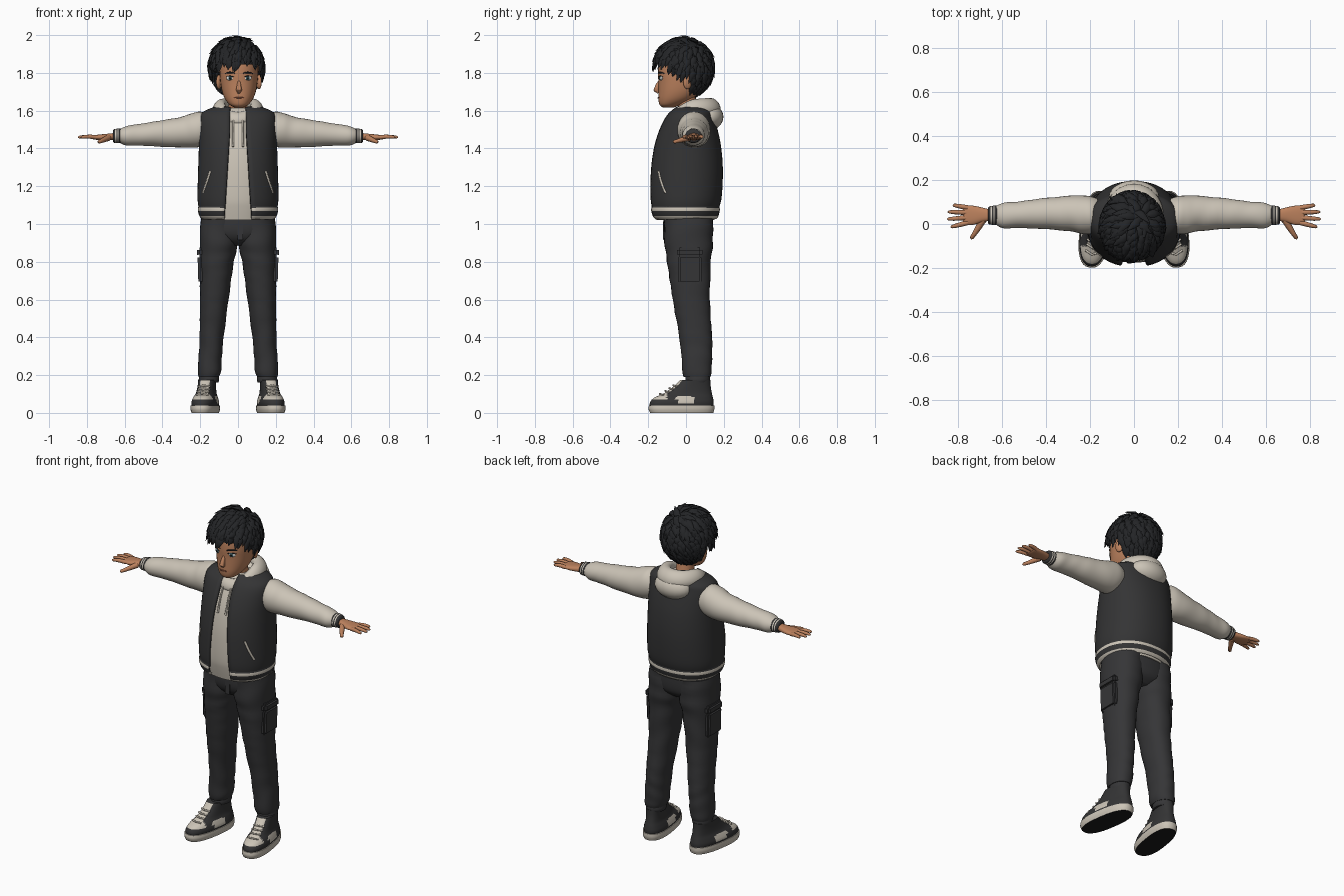
import bpy, bmesh, math, random
from mathutils import Vector, Matrix

if "Cube" in bpy.data.objects:
    bpy.data.objects.remove(bpy.data.objects["Cube"])

random.seed(4)
pi = math.pi


def material(name, r, g, b):
    m = bpy.data.materials.new(name)
    m.diffuse_color = (r, g, b, 1)
    m.use_nodes = True
    m.node_tree.nodes["Principled BSDF"].inputs["Base Color"].default_value = m.diffuse_color
    return m


CHAR = material("charcoal jacket", .034, .034, .035)
PANTS = material("dark trousers", .036, .036, .038)
CREAM = material("cream cloth", .60, .55, .47)
SKIN = material("warm skin", .50, .22, .11)
HAIR = material("black hair", .017, .018, .020)
WHITE = material("eye white", .75, .75, .72)
IRIS = material("teal iris", .05, .13, .15)
LIP = material("lip brown", .28, .09, .05)
SOLE = material("black rubber", .010, .010, .011)


def finish(name, bm, mats, rule=None):
    bmesh.ops.recalc_face_normals(bm, faces=bm.faces)
    if rule:
        for f in bm.faces:
            f.material_index = rule(f.calc_center_median(), f.normal)
    me = bpy.data.meshes.new(name)
    bm.to_mesh(me)
    bm.free()
    for m in (mats if isinstance(mats, list) else [mats]):
        me.materials.append(m)
    ob = bpy.data.objects.new(name, me)
    bpy.context.collection.objects.link(ob)
    return ob


def skin_rows(name, patches, mats, loop=True, cap=True, ring=False, rule=None):
    """Join rows of points into surfaces."""
    bm = bmesh.new()
    for rows in patches:
        vs = [[bm.verts.new(p) for p in r] for r in rows]
        n, m = len(vs), len(vs[0])
        for i in range(n if ring else n - 1):
            a, b = vs[i], vs[(i + 1) % n]
            for j in range(m if loop else m - 1):
                k = (j + 1) % m
                bm.faces.new((a[j], a[k], b[k], b[j]))
        if cap and not ring:
            bm.faces.new(vs[0])
            bm.faces.new(vs[-1])
    return finish(name, bm, mats, rule)


def smooth(rings, k):
    out = []
    for i in range(len(rings) - 1):
        p0, p1, p2, p3 = (rings[max(0, min(len(rings) - 1, i + d))] for d in (-1, 0, 1, 2))
        for s in range(k):
            t = s / k
            out.append([.5 * (2 * b + (c - a) * t + (2 * a - 5 * b + 4 * c - d) * t * t
                        + (3 * b - a - 3 * c + d) * t ** 3) for a, b, c, d in zip(p0, p1, p2, p3)])
    return out + [list(rings[-1])]


def power(v, n):
    return math.copysign(abs(v) ** (2 / n), v)


def loft(name, rings, mats, axis='z', n=2, seg=32, k=4, s=1, wr=0, gap=None, rule=None, xf=None):
    """Rings are (position, min, max, min, max) along an axis."""
    rows = []
    for q, a0, a1, b0, b1 in smooth(rings, k):
        ca, cb, ra, rb = (a0 + a1) / 2, (b0 + b1) / 2, (a1 - a0) / 2, (b1 - b0) / 2
        st = math.asin(min(1, gap(q) / ra)) if gap else 0
        row = []
        for j in range(seg + 1 if gap else seg):
            a = st + (2 * pi - 2 * st) * j / seg
            w = 1 + wr * math.sin(55 * q + 2.5 * math.sin(a + 9 * q))
            u, v = ca + ra * w * power(math.sin(a), n), cb - rb * w * power(math.cos(a), n)
            p = Vector((s * u, v, q) if axis == 'z' else (s * q, u, v))
            row.append(p)
        rows.append(row)
    ob = skin_rows(name, [rows], mats, loop=not gap, cap=not gap, rule=rule)
    if xf:
        ob.data.transform(xf)
    return ob


def front_y(rings, x, z, n=2):
    for r, t in zip(rings, rings[1:]):
        if r[0] <= z <= t[0]:
            f = (z - r[0]) / (t[0] - r[0])
            _, a0, a1, b0, b1 = [p + (q - p) * f for p, q in zip(r, t)]
            u = min(.99, abs(x - (a0 + a1) / 2) / ((a1 - a0) / 2))
            return (b0 + b1) / 2 - (b1 - b0) / 2 * (1 - u ** n) ** (1 / n)


def tube(name, pts, radii, mat, seg=10, flat=1, xf=None):
    pts = [Vector(p) for p in pts]
    rows = []
    for i, (p, r) in enumerate(zip(pts, radii)):
        d = (pts[min(i + 1, len(pts) - 1)] - pts[max(i - 1, 0)]).normalized()
        side = d.cross(Vector((0, 0, 1)) if abs(d.z) < .8 else Vector((0, 1, 0))).normalized()
        up = side.cross(d)
        rows.append([p + side * r * math.cos(2 * pi * j / seg) + up * r * flat * math.sin(2 * pi * j / seg)
                     for j in range(seg)])
    ob = skin_rows(name, [rows], mat)
    if xf:
        ob.data.transform(xf)
    return ob


def ball(name, loc, radii, mat, turn=0):
    bm = bmesh.new()
    bmesh.ops.create_uvsphere(bm, u_segments=24, v_segments=14, radius=1, matrix=Matrix.Translation(loc)
                              @ Matrix.Rotation(turn, 4, 'Z') @ Matrix.Diagonal((*radii, 1)))
    return finish(name, bm, mat)


def block(name, loc, size, mat, tilt=0):
    bm = bmesh.new()
    bmesh.ops.create_cube(bm, size=1, matrix=Matrix.Translation(loc) @ Matrix.Rotation(tilt, 4, 'Y')
                          @ Matrix.Diagonal((*size, 1)))
    bmesh.ops.bevel(bm, geom=bm.edges[:], offset=min(size) * .3, segments=2, affect='EDGES')
    return finish(name, bm, mat)


# Torso: hoodie inside an open jacket
TORSO = [(1.08, -.2, .2, -.18, .165), (1.13, -.207, .207, -.187, .18), (1.22, -.206, .206, -.187, .187),
         (1.32, -.203, .203, -.18, .187), (1.42, -.2, .2, -.162, .177), (1.5, -.2, .2, -.135, .16),
         (1.56, -.197, .197, -.105, .143), (1.59, -.178, .178, -.08, .135), (1.615, -.12, .12, -.05, .115)]
opening = lambda z: .036 + .06 * max(0, 1.5 - z)
INNER = [(1.02, -.18, .18, -.155, .15)] + [(z, a + .012, b - .012, c + .012, d - .012) for z, a, b, c, d in TORSO]
loft("hoodie_body", INNER, CREAM, n=2.2)
jacket = loft("jacket_body", TORSO, CHAR, n=2.2, seg=48, gap=opening)
HEM = [(1.03, -.185, .185, -.165, .155), (1.045, -.198, .198, -.178, .165), (1.075, -.206, .206, -.186, .172),
       (1.1, -.2, .2, -.181, .168)]
hem = loft("jacket_hem", HEM, [CHAR, CREAM], n=2.2, seg=48, gap=lambda z: .064, k=6,
           rule=lambda c, n: int(1.068 < c.z < 1.085 or c.z < 1.046))
for ob in (jacket, hem):
    m = ob.modifiers.new("thickness", 'SOLIDIFY')
    m.thickness, m.offset = .014, 0

# Hood: thick collar ring plus hanging bag
rows = []
for i in range(48):
    t = 2 * pi * i / 48
    b = (1 - math.cos(t)) / 2
    rad = Vector((math.sin(t), -math.cos(t), 0))
    c = Vector((.1 * math.sin(t), .0275 - .1125 * math.cos(t), 1.56 + .06 * math.sin(pi / 2 * min(1, 1.6 * b))))
    rows.append([c + rad * (.022 + .02 * b) * math.cos(a) + Vector((0, 0, 1)) * (.032 + .016 * b) * math.sin(a)
                 - rad * .012 * math.sin(a) for a in (2 * pi * j / 16 for j in range(16))])
skin_rows("hood_collar", [rows], CREAM, ring=True)
ball("hood_bag", (0, .118, 1.567), (.115, .08, .072), CREAM)

# Head and face
HEAD = [(1.618, -.02, .03, -.125, -.06), (1.632, -.045, .055, -.14, -.03), (1.66, -.068, .078, -.146, .03),
        (1.70, -.084, .094, -.146, .07), (1.75, -.093, .103, -.146, .092), (1.80, -.097, .107, -.148, .105),
        (1.86, -.095, .105, -.14, .11), (1.92, -.07, .08, -.1, .08)]
loft("head", HEAD, SKIN, n=2.15)
tube("neck", [(0, .025, 1.54), (0, .01, 1.62), (0, -.005, 1.7)], [.056, .05, .05], SKIN, 20)
tube("nose", [(.005, -.138, 1.76), (.005, -.15, 1.735), (.005, -.157, 1.71), (.005, -.145, 1.695)],
     [.006, .011, .016, .008], SKIN, 12)
ball("nose_tip", (.005, -.157, 1.708), (.014, .014, .011), SKIN)
tube("mouth", [(.005 + x, front_y(HEAD, .005 + x, 1.668 + 4 * x * x, 2.15) - .001, 1.668 + 4 * x * x)
               for x in (-.03, -.018, 0, .018, .03)], [.001, .003, .004, .003, .001], LIP, 8)
for s in (1, -1):
    ex = .005 + s * .047
    ey = front_y(HEAD, ex, 1.772, 2.15)
    ball("eye", (ex, ey + .003, 1.772), (.021, .008, .012), WHITE, s * .3)
    ball("iris", (ex, ey - .003, 1.772), (.0105, .004, .011), IRIS, s * .3)
    ball("pupil", (ex, ey - .006, 1.772), (.0055, .003, .006), SOLE, s * .3)
    for nm, z, w, r in (("eyelash", 1.783, .022, .0025), ("eyebrow", 1.802, .026, .0045)):
        tube(nm, [(ex + w * t, front_y(HEAD, ex + w * t, z, 2.15) - .002, z - .005 * t * t)
                  for t in (-1, -.5, 0, .5, 1)], [r * .4, r, r, r, r * .4], HAIR, 8)
    ball("ear", (.005 + s * .106, .008, 1.752), (.013, .024, .038), SKIN, s * .35)

# Hair: cap covered by overlapping pointed locks
C, R = Vector((-.008, -.012, 1.828)), Vector((.133, .147, .148))
hairline = lambda y: 1.85 if y < -.075 else (1.80 if y < .03 else 1.69)
bm = bmesh.new()
bmesh.ops.create_uvsphere(bm, u_segments=40, v_segments=28, radius=1,
                          matrix=Matrix.Translation(C) @ Matrix.Diagonal((*R, 1)))
low = [f for f in bm.faces if f.calc_center_median().z < hairline(f.calc_center_median().y)]
bmesh.ops.delete(bm, geom=low, context='FACES')
finish("hair_cap", bm, HAIR)
crown, locks, N = Vector((.03, .04, 1.985)), [], 420
for i in range(N):
    z = 1 - 2 * (i + .5) / N
    a, r = i * 2.39996, math.sqrt(1 - z * z)
    d = Vector((r * math.cos(a), r * math.sin(a), z))
    P = C + d * R
    if P.z < hairline(P.y) + (.02 if P.x < .03 else .035):
        continue
    nrm = Vector((d.x / R.x, d.y / R.y, d.z / R.z)).normalized()
    t = P - crown + Vector([random.uniform(-.04, .04) for _ in range(3)])
    t = (t - nrm * t.dot(nrm)).normalized()
    side, L, lift = nrm.cross(t), random.uniform(.75, 1.15), random.uniform(.6, 1.3)
    rows = []
    for u, h, w in ((0, -.006, .013), (.03, .008, .019), (.055, .004, .014), (.085, -.010 + .008 * lift, .0015)):
        q = P + t * u * L + nrm * h
        rows.append([q + side * w * math.cos(b) + nrm * w * .5 * math.sin(b)
                     for b in (2 * pi * j / 6 for j in range(6))])
    locks.append(rows)
skin_rows("hair_locks", locks, HAIR)

# Trousers waist
loft("trouser_hips", [(.885, -.08, .08, -.06, .09), (.92, -.165, .165, -.1, .13), (.97, -.196, .196, -.118, .143),
                      (1.06, -.19, .19, -.118, .143)], PANTS, n=2.3)
block("trouser_fly", (.012, -.118, .965), (.03, .008, .1), PANTS)

LEG = [(.19, .1, .21, -.012, .128), (.22, .09, .213, -.018, .135), (.3, .085, .208, -.025, .138),
       (.4, .076, .203, -.035, .138), (.6, .05, .201, -.07, .126), (.8, .022, .202, -.1, .132),
       (.9, .0, .203, -.113, .142), (1.03, .0, .196, -.117, .143)]
SLEEVE = [(.165, -.035, .115, 1.425, 1.58), (.2, -.046, .127, 1.41, 1.594), (.24, -.043, .13, 1.405, 1.588),
          (.3, -.032, .127, 1.405, 1.567), (.42, -.022, .116, 1.41, 1.546), (.52, -.018, .102, 1.415, 1.53),
          (.59, -.02, .096, 1.415, 1.518), (.628, -.002, .082, 1.432, 1.502)]
UPPER = [(.03, -.064, .064, -.172, .166), (.055, -.067, .067, -.172, .168), (.08, -.06, .06, -.15, .164),
         (.105, -.05, .05, -.095, .158), (.14, -.046, .046, -.045, .152), (.175, -.046, .046, -.01, .15)]


def shoe_panels(c, n):
    tongue = abs(c.x) < .026 and c.y < 0 and c.z > .085
    toe = c.y < -.09 and c.z > .07
    side = abs(c.x) > .04 and -.04 < c.y < .05 and .05 < c.z < .088
    return int(tongue or toe or side)


for s in (1, -1):
    # Legs, cuffs and cargo pockets
    loft("trouser_leg", LEG, PANTS, n=2.2, s=s, k=6, wr=.02)
    loft("trouser_cuff", [(.16, .105, .205, .0, .122), (.175, .1, .208, -.003, .127), (.2, .103, .205, 0, .125)],
         PANTS, s=s)
    block("cargo_pocket", (s * .193, .02, .76), (.038, .125, .15), PANTS, s * .03)
    block("cargo_flap", (s * .196, .02, .85), (.042, .135, .05), PANTS, s * .03)

    # Shoes
    place = Matrix.Translation((s * .173, -.02, 0)) @ Matrix.Rotation(s * .15, 4, 'Z')
    loft("shoe_sole", [(0, -.066, .066, -.172, .166), (.02, -.071, .071, -.18, .172), (.04, -.07, .07, -.178, .172)],
         [CREAM, SOLE], n=2.5, rule=lambda c, n: int(n.z < -.7), xf=place)
    loft("shoe_upper", UPPER, [CHAR, CREAM], n=2.4, seg=48, k=5, rule=shoe_panels, xf=place)
    for z in (.095, .11, .125, .14):
        y = front_y(UPPER, 0, z, 2.4)
        tube("shoe_lace", [(-.032, y + .012, z), (0, y - .003, z + .006), (.032, y + .012, z)], [.005] * 3,
             CREAM, 8, xf=place)

    # Sleeves and ribbed cuffs
    loft("sleeve", SLEEVE, CREAM, 'x', s=s, k=6, wr=.012)
    loft("sleeve_cuff", [(.617, .0, .08, 1.43, 1.5), (.627, -.004, .084, 1.428, 1.506),
                         (.655, -.002, .08, 1.43, 1.502), (.663, .006, .072, 1.436, 1.495)], [CHAR, CREAM], 'x',
         s=s, k=5, rule=lambda c, n: int(.632 < abs(c.x) < .638 or .646 < abs(c.x) < .651))

    # Hands
    loft("palm", [(.65, .015, .065, 1.445, 1.482), (.69, .008, .075, 1.443, 1.478), (.73, -.004, .083, 1.444, 1.474),
                  (.765, -.002, .083, 1.448, 1.47), (.775, .005, .075, 1.452, 1.466)], SKIN, 'x', n=2.4, s=s)
    for y0, y1, tip in ((.074, .086, .822), (.052, .055, .845), (.029, .022, .848), (.006, -.014, .832)):
        pts = [(s * (.755 + (tip - .755) * f), y0 + (y1 - y0) * f, 1.459 + .004 * math.sin(pi * f))
               for f in (0, .35, .7, .93, 1)]
        tube("finger", pts, [.0115, .011, .0095, .007, .002], SKIN)
    tube("thumb", [(s * .685, .018, 1.456), (s * .705, -.015, 1.448), (s * .722, -.042, 1.44),
                   (s * .736, -.062, 1.435), (s * .74, -.068, 1.434)], [.016, .014, .011, .009, .003], SKIN)

    # Jacket pocket welts and hood drawstrings
    welt = [(s * x, front_y(TORSO, x, z, 2.2) - .007, z) for x, z in
            [(.145 + .037 * f, 1.28 - .115 * f) for f in (0, .25, .5, .75, 1)]]
    tube("pocket_welt", welt, [.007] * 5, CREAM, 8)
    tube("drawstring", [(s * .026, front_y(INNER, .026, z, 2.2) - .006, z) for z in (1.55, 1.5, 1.45, 1.41)],
         [.005, .005, .005, .006], CREAM, 8)

# Smooth shading with crisp edges
for ob in bpy.context.scene.objects:
    ob.select_set(True)
    bpy.context.view_layer.objects.active = ob
bpy.ops.object.shade_smooth_by_angle(angle=math.radians(50))
